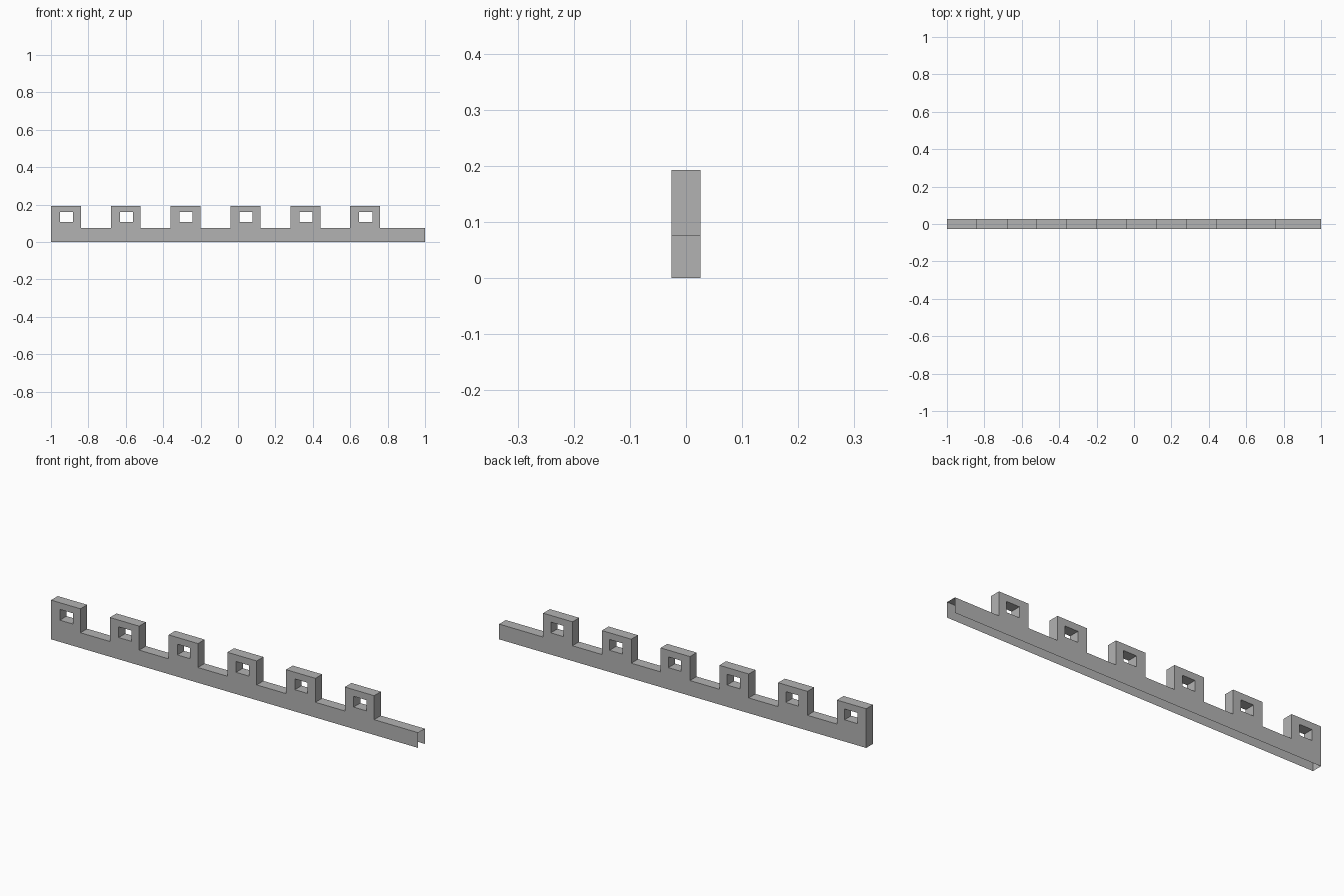
import bpy
import bmesh

if "Cube" in bpy.data.objects:
    bpy.data.objects.remove(bpy.data.objects["Cube"], do_unlink=True)

# Plain stone colour
stone = bpy.data.materials.new("stone grey")
stone.use_nodes = True
colour = (0.45, 0.45, 0.45, 1)
stone.diffuse_color = colour
stone.node_tree.nodes["Principled BSDF"].inputs["Base Color"].default_value = colour

HALF = 0.026          # half the wall thickness
COUNT, PITCH = 6, 0.32
OFFSETS = (0, 0.048, 0.118, 0.16)   # merlon side, window side, window side, merlon side
xs = [-1 + i * PITCH + o for i in range(COUNT) for o in OFFSETS] + [1.0]
zs = [0, 0.075, 0.107, 0.16, 0.193]


def solid(i, j):
    """Whether grid cell (column i, row j) is part of the wall."""
    if not (0 <= i < len(xs) - 1 and 0 <= j < len(zs) - 1):
        return False
    column = i % 4
    return j == 0 or (column != 3 and not (column == 1 and j == 2))


bm = bmesh.new()


def quad(*points):
    bm.faces.new([bm.verts.new(p) for p in points])


def rim(a, b):
    """Strip across the thickness along one edge of the wall outline."""
    quad((a[0], -HALF, a[1]), (b[0], -HALF, b[1]),
         (b[0], HALF, b[1]), (a[0], HALF, a[1]))


for i in range(len(xs) - 1):
    for j in range(len(zs) - 1):
        if not solid(i, j):
            continue
        x0, x1, z0, z1 = xs[i], xs[i + 1], zs[j], zs[j + 1]
        # Front and back skins
        for y in (-HALF, HALF):
            quad((x0, y, z0), (x1, y, z0), (x1, y, z1), (x0, y, z1))
        # Rims wherever the wall stops; underside and +x end stay open
        if not solid(i - 1, j):
            rim((x0, z1), (x0, z0))
        if not solid(i + 1, j) and i < len(xs) - 2:
            rim((x1, z0), (x1, z1))
        if not solid(i, j + 1):
            rim((x1, z1), (x0, z1))
        if not solid(i, j - 1) and j > 0:
            rim((x0, z0), (x1, z0))

bmesh.ops.remove_doubles(bm, verts=bm.verts, dist=0.0005)
bmesh.ops.recalc_face_normals(bm, faces=bm.faces)
# Keep the skins facing outwards
front = min(bm.faces, key=lambda f: f.calc_center_median().y)
if front.normal.y > 0:
    bmesh.ops.reverse_faces(bm, faces=bm.faces)

# Merge the flat pieces into clean faces
bmesh.ops.dissolve_limit(bm, angle_limit=0.01, verts=bm.verts, edges=bm.edges)
bmesh.ops.triangulate(bm, faces=[f for f in bm.faces if len(f.verts) > 4])

mesh = bpy.data.meshes.new("battlement_wall")
bm.to_mesh(mesh)
bm.free()
mesh.materials.append(stone)
wall = bpy.data.objects.new("battlement_wall", mesh)
bpy.context.collection.objects.link(wall)
